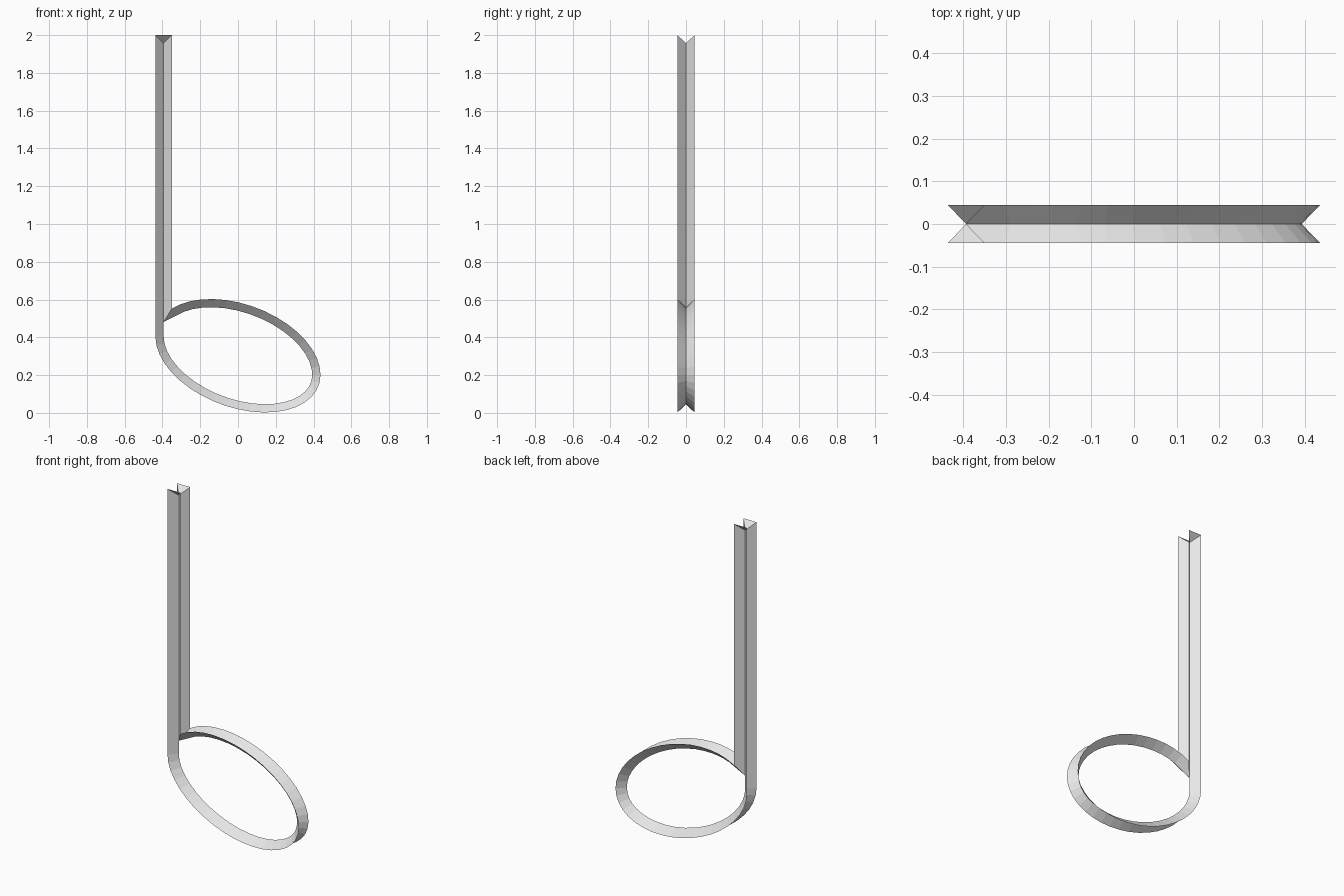
import bpy, bmesh
from math import radians, sin, cos
from mathutils import Vector, Matrix

cube = bpy.data.objects.get("Cube")
if cube:
    bpy.data.objects.remove(cube, do_unlink=True)

INSET = 0.0435        # depth of the V groove, from rim to ridge
HALF_DEPTH = 0.045    # rim distance from the middle plane
LEFT = -0.437
TOP = 2.0
SEGMENTS = 36

# Rim outline: narrow stem, then a tilted ellipse run clockwise
tilt = Matrix.Rotation(radians(-20.4), 2)
centre = Vector((0, 0.3025))
outline = [Vector((LEFT, TOP)), Vector((LEFT + 2 * INSET, TOP))]
start, end = radians(155.6), radians(-167.5)
for i in range(SEGMENTS + 1):
    t = start + (end - start) * i / SEGMENTS
    outline.append(centre + tilt @ Vector((0.455 * cos(t), 0.272 * sin(t))))
outline[2].x = LEFT + 2 * INSET
outline[-1].x = LEFT


def mitred_inset(points, distance):
    """Offset a clockwise closed outline inwards with mitred corners."""
    result = []
    for i, p in enumerate(points):
        a = (p - points[i - 1]).normalized()
        b = (points[(i + 1) % len(points)] - p).normalized()
        na, nb = Vector((a.y, -a.x)), Vector((b.y, -b.x))
        result.append(p + (na + nb) * distance / (1 + na.dot(nb)))
    return result


ridge_line = mitred_inset(outline, INSET)

# V-shaped band: front rim, middle ridge, back rim
bm = bmesh.new()


def add_loop(points, y):
    return [bm.verts.new((p.x, y, p.y)) for p in points]


front = add_loop(outline, -HALF_DEPTH)
ridge = add_loop(ridge_line, 0)
back = add_loop(outline, HALF_DEPTH)
n = len(outline)
for outer, inner in ((front, ridge), (ridge, back)):
    for i in range(n):
        j = (i + 1) % n
        bm.faces.new((outer[i], outer[j], inner[j], inner[i]))
# The two ridge corners meet in one point at the stem top
bmesh.ops.remove_doubles(bm, verts=bm.verts[:], dist=0.0005)

mesh = bpy.data.meshes.new("grooved_note_outline")
bm.to_mesh(mesh)
bm.free()

grey = bpy.data.materials.new("light_grey")
grey.use_nodes = True
colour = (0.8, 0.8, 0.8, 1)
grey.diffuse_color = colour
grey.node_tree.nodes["Principled BSDF"].inputs["Base Color"].default_value = colour
mesh.materials.append(grey)

band = bpy.data.objects.new("grooved_note_outline", mesh)
bpy.context.collection.objects.link(band)
